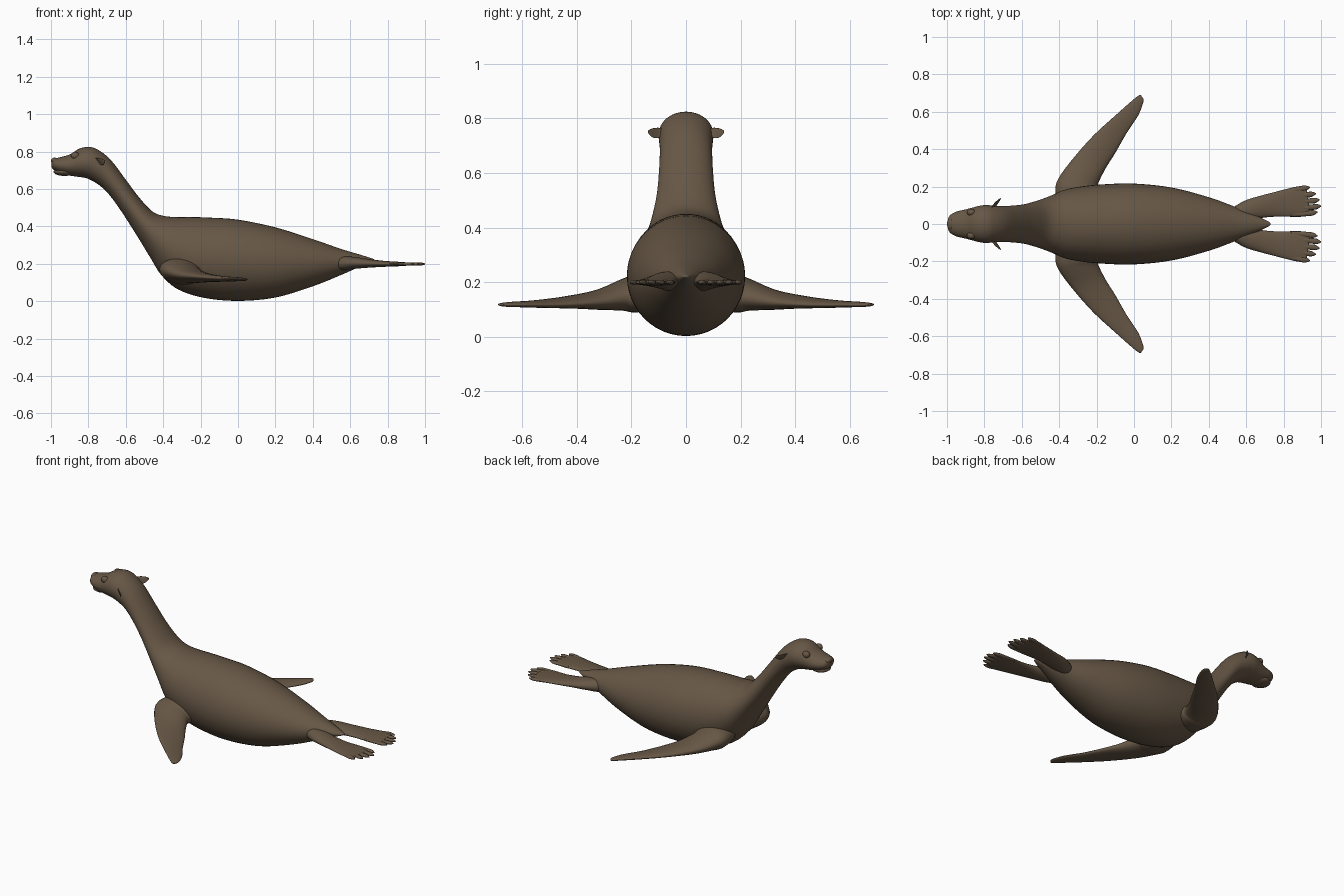
import bpy, bmesh, math
from mathutils import Vector

old = bpy.data.objects.get("Cube")
if old:
    bpy.data.objects.remove(old, do_unlink=True)

fur = bpy.data.materials.new("brown_fur")
fur.use_nodes = True
colour = (0.135, 0.096, 0.061, 1)
fur.diffuse_color = colour
fur.node_tree.nodes["Principled BSDF"].inputs["Base Color"].default_value = colour
fur.node_tree.nodes["Principled BSDF"].inputs["Roughness"].default_value = 0.7


def finish(name, bm):
    bmesh.ops.recalc_face_normals(bm, faces=bm.faces)
    for face in bm.faces:
        face.smooth = True
    mesh = bpy.data.meshes.new(name)
    bm.to_mesh(mesh)
    bm.free()
    mesh.materials.append(fur)
    obj = bpy.data.objects.new(name, mesh)
    bpy.context.collection.objects.link(obj)
    return obj


def spline(rows, steps):
    """Catmull-Rom interpolation of rows of numbers."""
    out = []
    for i in range(len(rows) - 1):
        p0, p1 = rows[max(i - 1, 0)], rows[i]
        p2, p3 = rows[i + 1], rows[min(i + 2, len(rows) - 1)]
        for s in range(steps):
            t = s / steps
            out.append([b + t / 2 * (c - a + t * (2*a - 5*b + 4*c - d + t * (3*(b - c) + d - a)))
                        for a, b, c, d in zip(p0, p1, p2, p3)])
    return out + [list(rows[-1])]


def loft(name, rows, axis, side=1, sides=24, steps=5):
    """Each row: two opposite edge points and the half thickness along axis."""
    bm = bmesh.new()
    rings = []
    for row in spline(rows, steps):
        a, b = Vector(row[:3]), Vector(row[3:6])
        mid, half, thick = (a + b) / 2, (a - b) / 2, Vector(axis) * row[6]
        ring = []
        for k in range(sides):
            ang = math.tau * k / sides
            p = mid + half * math.cos(ang) + thick * math.sin(ang)
            ring.append(bm.verts.new((p.x, p.y * side, p.z)))
        rings.append(ring)
    for r, q in zip(rings, rings[1:]):
        for k in range(sides):
            n = (k + 1) % sides
            bm.faces.new((r[k], r[n], q[n], q[k]))
    bm.faces.new(rings[0])
    bm.faces.new(rings[-1])
    return finish(name, bm)


def blob(name, centre, radii):
    bm = bmesh.new()
    bmesh.ops.create_uvsphere(bm, u_segments=24, v_segments=14, radius=1)
    for v in bm.verts:
        v.co = Vector(c + r * p for c, r, p in zip(centre, radii, v.co))
    return finish(name, bm)


# Head, neck and trunk: top x, top z, bottom x, bottom z, half width
outline = [
    (-.996, .745, -.996, .715, .018), (-.985, .762, -.985, .702, .045),
    (-.95, .77, -.95, .685, .066), (-.9, .785, -.9, .672, .078),
    (-.85, .815, -.86, .666, .09), (-.8, .825, -.82, .66, .1),
    (-.75, .811, -.785, .647, .1), (-.68, .755, -.735, .615, .096),
    (-.6, .65, -.685, .565, .099), (-.53, .557, -.62, .475, .108),
    (-.46, .482, -.54, .35, .13), (-.4, .457, -.47, .235, .155),
    (-.33, .45, -.41, .14, .183), (-.25, .45, -.32, .063, .2),
    (-.15, .447, -.18, .018, .212), (0, .436, 0, .002, .216),
    (.2, .395, .2, .02, .195), (.4, .332, .4, .08, .143),
    (.55, .28, .55, .14, .088), (.66, .247, .66, .188, .042),
    (.72, .228, .72, .212, .013), (.73, .223, .73, .217, .003)]
loft("body", [(a, 0, b, c, 0, d, w) for a, b, c, d, w in outline],
     (0, 1, 0), sides=48, steps=6)

# Nose and lower jaw
blob("nose", (-.981, 0, .751), (.019, .032, .017))
blob("lower_jaw", (-.928, 0, .692), (.058, .057, .022))

# Limbs: leading edge, trailing edge, half thickness
fore = [
    (-.41, .1, .17, -.17, .1, .16, .07), (-.42, .19, .17, -.19, .19, .145, .068),
    (-.4, .25, .165, -.19, .22, .14, .056), (-.33, .345, .143, -.15, .3, .127, .036),
    (-.22, .47, .131, -.1, .38, .12, .022), (-.1, .58, .123, -.04, .485, .116, .014),
    (-.01, .66, .12, .022, .58, .116, .01), (.025, .687, .118, .048, .645, .116, .007),
    (.037, .689, .117, .05, .67, .117, .003)]
hind = [
    (.5, .06, .2, .52, .03, .2, .02), (.54, .095, .203, .58, .03, .203, .035),
    (.6, .128, .205, .64, .025, .205, .032), (.68, .152, .203, .7, .035, .203, .024),
    (.78, .178, .2, .78, .04, .2, .016), (.87, .2, .199, .88, .038, .199, .011),
    (.92, .205, .199, .945, .045, .199, .006)]
ear = [
    (-.765, .085, .765, -.745, .085, .735, .012), (-.75, .108, .766, -.73, .105, .728, .012),
    (-.728, .128, .762, -.72, .12, .73, .01), (-.712, .138, .755, -.712, .134, .742, .004)]
toe_tips = [.94, .972, .992, 1, .98]

for label, side in (("front", -1), ("back", 1)):
    loft("fore_flipper_" + label, fore, (0, 0, 1), side)
    loft("hind_flipper_" + label, hind, (0, 0, 1), side)
    loft("ear_" + label, ear, (.5, .8, 0), side, sides=16)
    blob("eye_" + label, (-.87, side * .062, .778), (.023, .019, .02))
    # Toes fan out along the end of the hind flipper
    for i, tip in enumerate(toe_tips):
        y = .19 - i * .033
        rows = [(x, y + drift + w, .199, x, y + drift - w, .199, t) for x, drift, w, t in (
            (.84, -.01, .008, .007), (tip - .04, 0, .015, .009),
            (tip - .015, .003, .011, .007), (tip, .005, .003, .003))]
        loft(f"toe_{i + 1}_{label}", rows, (0, 0, 1), side, sides=12)
